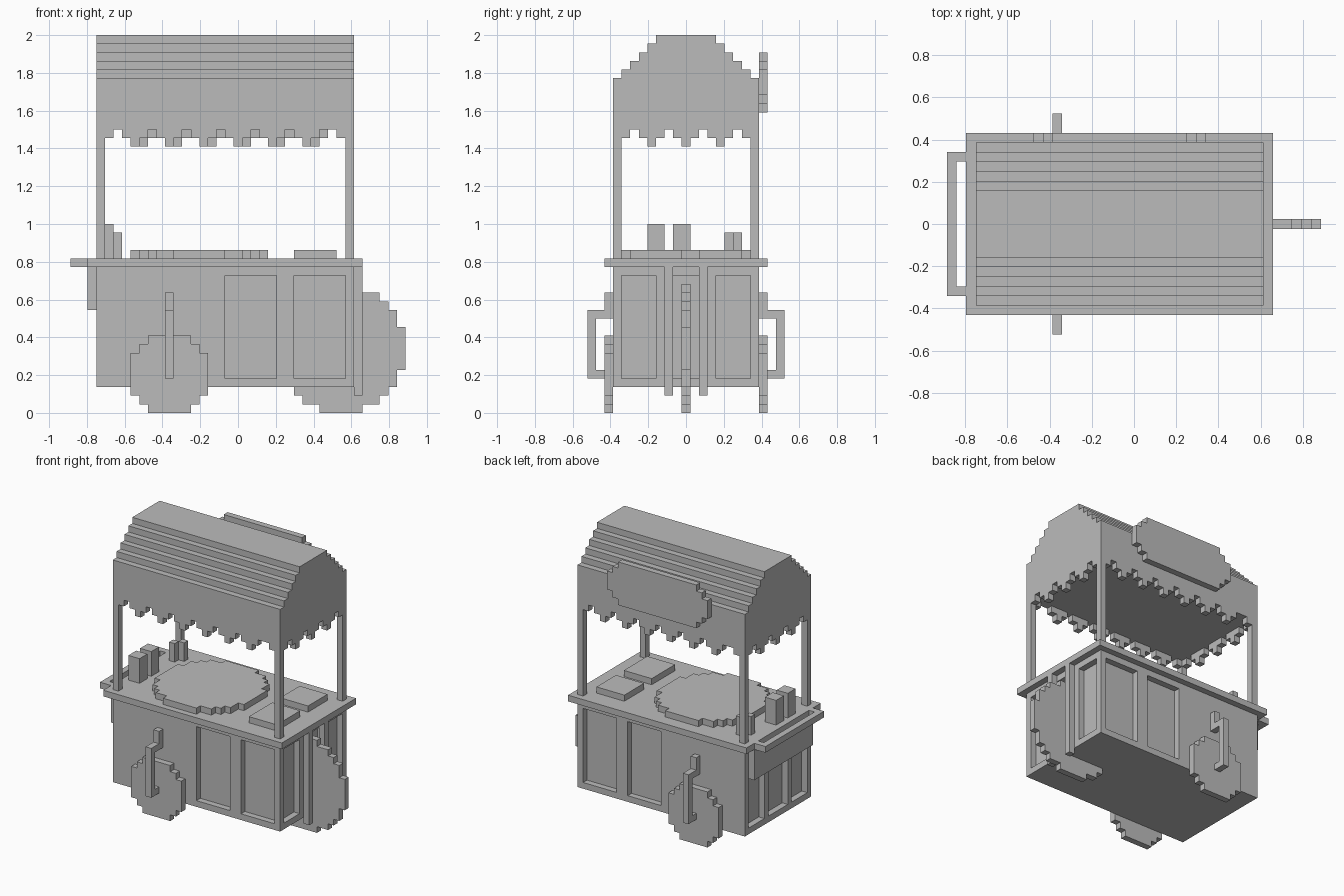
import bpy, bmesh
from mathutils import Vector

U = 1 / 22  # edge length of one block

cube = bpy.data.objects.get("Cube")
if cube:
    bpy.data.objects.remove(cube)

grey = bpy.data.materials.new("plain grey")
grey.use_nodes = True
COLOUR = (0.5, 0.5, 0.5, 1)
grey.diffuse_color = COLOUR
grey.node_tree.nodes["Principled BSDF"].inputs["Base Color"].default_value = COLOUR


def finish(name, bm):
    bmesh.ops.recalc_face_normals(bm, faces=bm.faces)
    bmesh.ops.scale(bm, vec=(U, U, U), verts=bm.verts)
    mesh = bpy.data.meshes.new(name)
    bm.to_mesh(mesh)
    bm.free()
    mesh.materials.append(grey)
    bpy.context.collection.objects.link(bpy.data.objects.new(name, mesh))


def boxes(name, *spans):
    """One object from boxes given as (x0, x1, y0, y1, z0, z1) in blocks."""
    bm = bmesh.new()
    for x0, x1, y0, y1, z0, z1 in spans:
        verts = bmesh.ops.create_cube(bm, size=1)["verts"]
        bmesh.ops.scale(bm, vec=(x1 - x0, y1 - y0, z1 - z0), verts=verts)
        bmesh.ops.translate(bm, vec=((x0 + x1) / 2, (y0 + y1) / 2, (z0 + z1) / 2), verts=verts)
    finish(name, bm)


def prism(name, outline, place, depth):
    """Extrude a flat outline; place maps (a, b) to 3D."""
    bm = bmesh.new()
    face = bm.faces.new([bm.verts.new(place(a, b)) for a, b in outline])
    out = bmesh.ops.extrude_face_region(bm, geom=[face])["geom"]
    moved = [g for g in out if isinstance(g, bmesh.types.BMVert)]
    bmesh.ops.translate(bm, vec=Vector(depth), verts=moved)
    finish(name, bm)


def stepped(halves):
    """Stepped outline from the half width of each row, symmetric in a."""
    right = []
    for row, half in enumerate(halves):
        for p in ((half, row), (half, row + 1)):
            if len(right) > 1 and right[-1][0] == half and right[-2][0] == half:
                right.pop()
            if p not in right:
                right.append(p)
    return right + [(-a, b) for a, b in reversed(right)]


def disc_rows(size):
    """Half widths of a round disc made of blocks."""
    r = size / 2
    rows = []
    for i in range(size):
        b = i + 0.5 - r
        n = sum((k + 0.5 - r) ** 2 + b * b <= r * r for k in range(size))
        rows.append(n / 2)
    return rows


# Cabinet: core, then rails and stiles that leave sunken panels
boxes("cabinet_core", (-15.5, 12.5, -7.5, 7.5, 3, 17))
for side, y0 in (("front", -8.5), ("back", 7.5)):
    y = (y0, y0 + 1)
    boxes(side + "_frame",
          (-16.5, 13.5, *y, 3, 4), (-16.5, 13.5, *y, 16, 17),
          (-16.5, -1.5, *y, 4, 16), (4.5, 6.5, *y, 4, 16), (12.5, 13.5, *y, 4, 16))
for side, x0 in (("right_end", -16.5), ("left_end", 12.5)):
    x = (x0, x0 + 1)
    boxes(side + "_frame",
          (*x, -7.5, 7.5, 3, 4), (*x, -7.5, 7.5, 16, 17),
          (*x, -3.5, -2.5, 4, 16), (*x, 2.5, 3.5, 4, 16))

# Counter, push handle and the box below it
boxes("counter", (-17.5, 14.5, -9.5, 9.5, 17, 18))
boxes("push_handle", (-19.5, -18.5, -7.5, 7.5, 17, 18),
      (-18.5, -17.5, -7.5, -6.5, 17, 18), (-18.5, -17.5, 6.5, 7.5, 17, 18))
boxes("end_box", (-17.5, -16.5, -7.5, 7.5, 12, 17))

# Large end wheel with its fork
big = [2.5, 4.5, 5.5, 6.5, 6.5]
prism("large_wheel", stepped(big + [7.5] * 5 + big[::-1]),
      lambda a, b: (12 + a, -0.5, b), (0, 1, 0))
boxes("wheel_fork", (13.5, 14.5, -2.5, -1.5, 2, 17), (13.5, 14.5, 1.5, 2.5, 2, 17))

# Small side wheels with bent brackets
small = [2.5, 3.5] + [4.5] * 5 + [3.5, 2.5]
for side, s in (("front", -1), ("back", 1)):
    prism(side + "_wheel", stepped(small),
          lambda a, b: (-8 + a, 8.5 * s, b), (0, s, 0))

    def span(near, far, z0, z1):
        return (-8.5, -7.5, *sorted((s * near, s * far)), z0, z1)
    boxes(side + "_bracket", span(8.5, 9.5, 11, 14), span(9.5, 10.5, 11, 12),
          span(10.5, 11.5, 4, 12), span(9.5, 10.5, 4, 5))

# Goods on the counter
prism("round_tray", stepped(disc_rows(16)),
      lambda a, b: (-4.5 + a, b - 8.5, 18), (0, 0, 1))
boxes("front_slab", (6.5, 11.5, -6.5, -0.5, 18, 19))
boxes("back_slab", (6.5, 11.5, 1.5, 6.5, 18, 19))
boxes("tall_boxes", (-16.5, -14.5, -4.5, -2.5, 18, 22), (-16.5, -14.5, -1.5, 0.5, 18, 22))
boxes("short_bottles", (-15.5, -14.5, 4.5, 5.5, 18, 21), (-14.5, -13.5, 5.5, 6.5, 18, 21))

# Corner posts
boxes("posts", *[(x, x + 1, y, y + 1, 18, 33) for x in (-16.5, 12.5) for y in (-8.5, 7.5)])

# Stepped roof
roof_rows = [8.5] * 6 + [7.5, 6.5, 5.5, 4.5, 3.5]
prism("roof", stepped(roof_rows), lambda a, b: (-16.5, a, 33 + b), (30, 0, 0))


# Scalloped fringe hanging below the roof
def drops(count):
    """Column number and drop of each hanging block."""
    for c in range(1, count - 1):
        drop = (2, 1, 0, 1)[c % 4]
        if count == 30 and c >= 27:
            drop = c - 27
        if drop:
            yield c, drop


fringe = []
for c, d in drops(30):
    fringe.append((c - 16.5, c - 15.5, -8.5, -7.5, 33 - d, 33))
    fringe.append((12.5 - c, 13.5 - c, 7.5, 8.5, 33 - d, 33))
for c, d in drops(17):
    for x in (-16.5, 12.5):
        fringe.append((x, x + 1, c - 8.5, c - 7.5, 33 - d, 33))
boxes("roof_fringe", *fringe)

# Oval board on the back of the roof
prism("back_board", stepped([7, 8, 9, 9, 9, 8, 7]),
      lambda a, b: (-1.5 + a, 8.5, 35 + b), (0, 1, 0))
